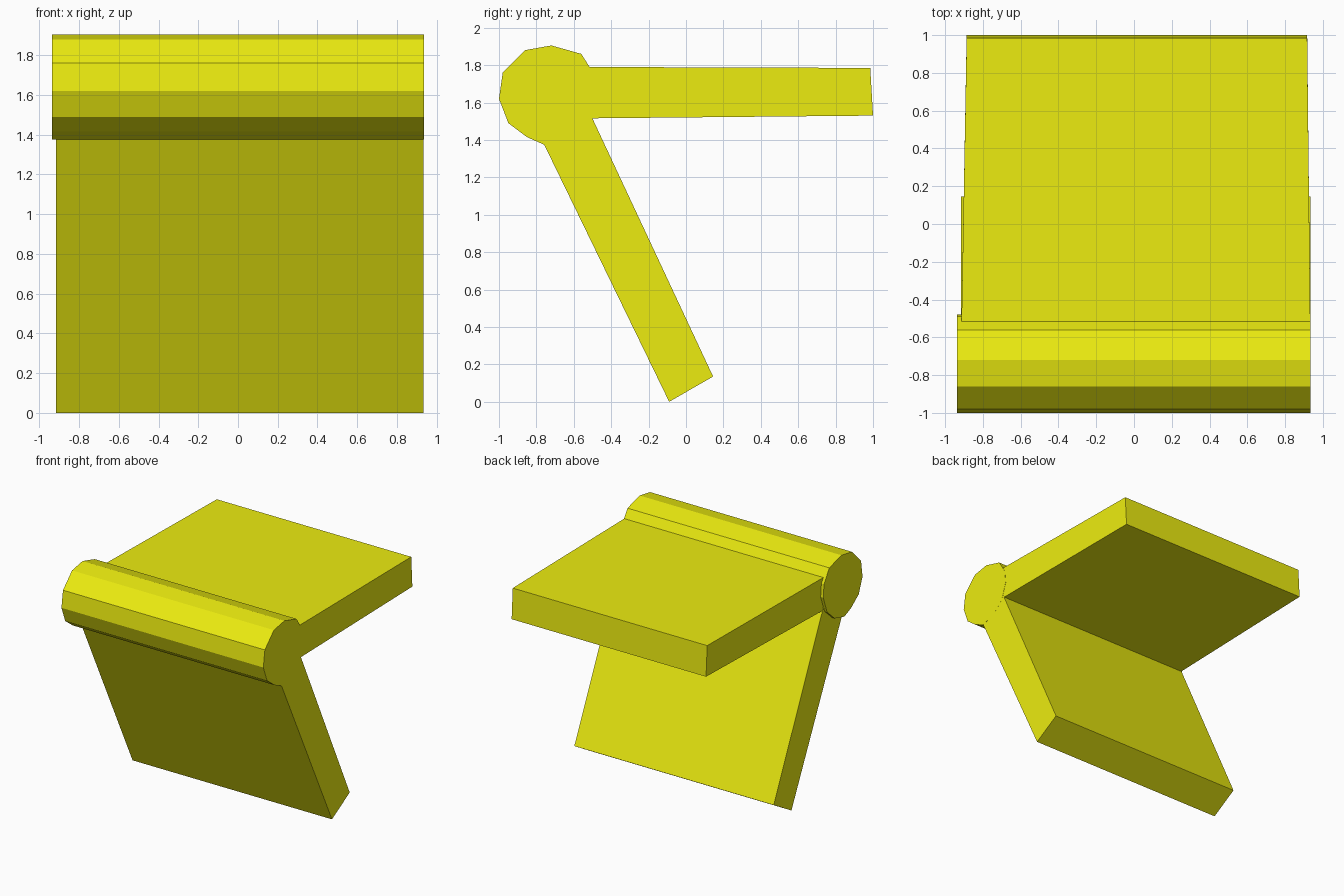
import bpy, bmesh

if "Cube" in bpy.data.objects:
    bpy.data.objects.remove(bpy.data.objects["Cube"])

yellow = bpy.data.materials.new("yellow")
yellow.diffuse_color = (0.84, 0.84, 0.005, 1)
yellow.use_nodes = True
yellow.node_tree.nodes["Principled BSDF"].inputs["Base Color"].default_value = yellow.diffuse_color


def prism(name, profile):
    """Solid across x from profile points (y, z, x_left, x_right)."""
    bm = bmesh.new()
    left = [bm.verts.new((l, y, z)) for y, z, l, r in profile]
    right = [bm.verts.new((r, y, z)) for y, z, l, r in profile]
    bm.faces.new(left)
    bm.faces.new(right)
    n = len(profile)
    for i in range(n):
        j = (i + 1) % n
        bm.faces.new((left[i], left[j], right[j], right[i]))
    bmesh.ops.recalc_face_normals(bm, faces=bm.faces)
    mesh = bpy.data.meshes.new(name)
    bm.to_mesh(mesh)
    bm.free()
    mesh.materials.append(yellow)
    obj = bpy.data.objects.new(name, mesh)
    bpy.context.collection.objects.link(obj)
    return obj


# Faceted hinge barrel
barrel = [(-1.0, 1.62), (-0.98, 1.76), (-0.86, 1.88), (-0.72, 1.905),
          (-0.56, 1.86), (-0.49, 1.75), (-0.48, 1.64), (-0.53, 1.50),
          (-0.63, 1.41), (-0.76, 1.375), (-0.85, 1.415), (-0.95, 1.49)]
prism("hinge_barrel", [(y, z, -0.937, 0.935) for y, z in barrel])

# Horizontal leaf, narrowing slightly towards its free end
prism("upper_leaf", [(-0.56, 1.79, -0.914, 0.934), (0.985, 1.785, -0.886, 0.917),
                     (1.0, 1.53, -0.886, 0.917), (-0.56, 1.515, -0.914, 0.934)])

# Slanted leaf
prism("lower_leaf", [(-0.79, 1.44, -0.915, 0.9345), (-0.09, 0.0, -0.915, 0.9345),
                     (0.145, 0.135, -0.915, 0.9345), (-0.54, 1.60, -0.915, 0.9345)])
